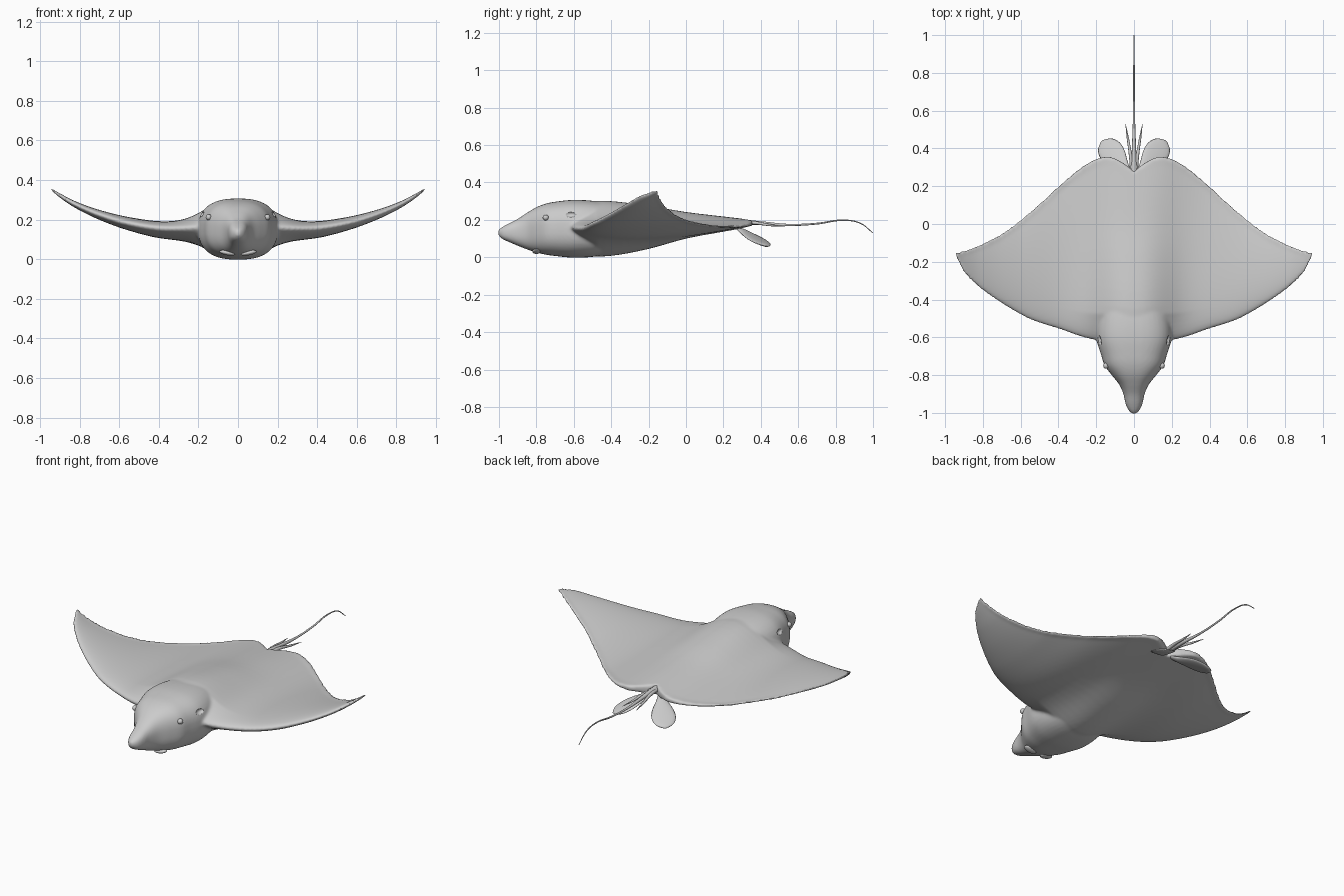
import bpy, bmesh, math
from mathutils import Vector

if "Cube" in bpy.data.objects:
    bpy.data.objects.remove(bpy.data.objects["Cube"])


def spline(table, t, k=1):
    """Smooth interpolation of column k of a table sorted by column 0."""
    n = len(table)
    t = min(max(t, table[0][0]), table[-1][0])
    i = max(j for j in range(n - 1) if table[j][0] <= t)

    def slope(j):
        a, b = table[max(j - 1, 0)], table[min(j + 1, n - 1)]
        return (b[k] - a[k]) / (b[0] - a[0])
    p, q = table[i], table[i + 1]
    h = q[0] - p[0]
    s = (t - p[0]) / h
    return ((2*s**3 - 3*s*s + 1) * p[k] + (s**3 - 2*s*s + s) * h * slope(i)
            + (3*s*s - 2*s**3) * q[k] + (s**3 - s*s) * h * slope(i + 1))


def loft(bm, rings):
    """Skin a list of equally sized point rings and cap both ends."""
    vs = [[bm.verts.new(p) for p in r] for r in rings]
    n = len(vs[0])
    for a, b in zip(vs, vs[1:]):
        for i in range(n):
            bm.faces.new((a[i], a[(i + 1) % n], b[(i + 1) % n], b[i]))
    bm.faces.new(vs[0])
    bm.faces.new(vs[-1])


def finish(name, bm):
    bmesh.ops.recalc_face_normals(bm, faces=bm.faces[:])
    me = bpy.data.meshes.new(name)
    bm.to_mesh(me)
    bm.free()
    for p in me.polygons:
        p.use_smooth = True
    ob = bpy.data.objects.new(name, me)
    bpy.context.collection.objects.link(ob)
    return ob


def oval(angle, e):
    c, s = math.cos(angle), math.sin(angle)
    return math.copysign(abs(c)**(2 / e), c), math.copysign(abs(s)**(2 / e), s)


# wing by span: x, leading y, trailing y, mid z, half thickness
WING = [(0, -.62, .28, .15, .05), (.06, -.62, .325, .148, .05),
        (.14, -.62, .357, .145, .048), (.25, -.605, .32, .14, .046),
        (.4, -.555, .2, .147, .042), (.55, -.505, .065, .178, .034),
        (.7, -.42, -.05, .224, .025), (.82, -.335, -.11, .275, .017),
        (.9, -.255, -.14, .322, .011), (.945, -.165, -.15, .355, .006)]
# centre line: y, bottom z, top z
SPINE = [(-.62, .0, .305), (-.4, .008, .3), (-.2, .045, .275),
         (0, .1, .242), (.2, .137, .218), (.36, .165, .2)]
# head and front body: y, half width, bottom z, top z
HEAD = [(-1.005, .01, .12, .145), (-.985, .03, .1, .16), (-.95, .045, .083, .18),
        (-.9, .056, .062, .205), (-.85, .078, .042, .238), (-.8, .118, .026, .268),
        (-.75, .155, .014, .287), (-.7, .172, .007, .297), (-.6, .2, -.002, .307),
        (-.48, .19, .005, .3), (-.3, .14, .045, .27), (-.05, .05, .12, .21)]

# disc and head, fused into one skin
bm = bmesh.new()
rings = []
M = 28
for c in range(101):
    x = -.945 + 1.89 * c / 100
    lead, trail, mid, th = (spline(WING, abs(x), k) for k in (1, 2, 3, 4))
    ring = []
    for j in range(2 * M):
        side = 1 if j <= M else -1
        v = (1 - math.cos(math.pi * j / M)) / 2
        y = lead + (trail - lead) * v
        t = max(th * 2.6 * math.sqrt(v) * (1 - v), .0055) * (side if 0 < j % M else 0)
        inner = max(0, 1 - abs(x) / .6)
        z = mid + t + inner * (.05 * v**3 + .03 * (1 - v)**4)
        w = math.exp(-(abs(x) / .2)**2.4) * min(1, v / .15)
        if j % M:
            z += w * (spline(SPINE, y, 2 if side > 0 else 1) - z)
        else:
            z += w * ((spline(SPINE, y, 1) + spline(SPINE, y, 2)) / 2 - z)
        ring.append((x, y, z))
    rings.append(ring)
loft(bm, rings)
rings = []
for r in range(61):
    y = HEAD[0][0] + (HEAD[-1][0] - HEAD[0][0]) * (r / 60)**1.2
    w, lo, hi = (spline(HEAD, y, k) for k in (1, 2, 3))
    ring = []
    for i in range(40):
        a, b = oval(2 * math.pi * i / 40, 2.5)
        ring.append((w * a, y, (lo + hi) / 2 + (hi - lo) / 2 * b))
    rings.append(ring)
loft(bm, rings)
body = finish("body", bm)
m = body.modifiers.new("fuse", 'REMESH')
m.mode, m.voxel_size, m.use_smooth_shade = 'VOXEL', .008, True
m = body.modifiers.new("blend", 'SMOOTH')
m.factor, m.iterations = .5, 7


def ball(name, loc, scale, rot=(0, 0, 0)):
    bpy.ops.mesh.primitive_uv_sphere_add(segments=20, ring_count=12, radius=1,
                                         location=loc, rotation=rot)
    ob = bpy.context.object
    ob.name, ob.scale = name, scale
    bpy.ops.object.shade_smooth()
    return ob


def strand(name, pts):
    """Tapered tube through (x, y, z, radius) points."""
    cu = bpy.data.curves.new(name, 'CURVE')
    cu.dimensions, cu.bevel_depth, cu.bevel_resolution = '3D', 1, 3
    cu.use_fill_caps = True
    sp = cu.splines.new('BEZIER')
    sp.bezier_points.add(len(pts) - 1)
    for bp, p in zip(sp.bezier_points, pts):
        bp.co, bp.radius = p[:3], p[3]
        bp.handle_left_type = bp.handle_right_type = 'AUTO'
    ob = bpy.data.objects.new(name, cu)
    bpy.context.collection.objects.link(ob)


for s, tag in ((1, "left"), (-1, "right")):
    # eyes and breathing holes behind them
    ball("eye_" + tag, (s * .148, -.75, .212), (.015, .016, .015))
    cutter = ball("spiracle_cutter_" + tag, (s * .19, -.62, .23), (.022, .032, .016))
    cutter.hide_render = True
    cutter.hide_viewport = True
    m = body.modifiers.new("spiracle_" + tag, 'BOOLEAN')
    m.operation, m.object, m.solver = 'DIFFERENCE', cutter, 'EXACT'
    # mouth lobes under the snout
    ball("mouth_lobe_" + tag, (s * .055, -.8, .032), (.04, .022, .012), (0, s * -.2, 0))

    # paddle-shaped pelvic fins
    bm = bmesh.new()
    paddle = [(0, .014), (.2, .03), (.45, .056), (.65, .066), (.82, .058), (.93, .038), (1, .006)]
    root, tip = Vector((s * .025, .27, .16)), Vector((s * .17, .44, .058))
    axis = (tip - root).normalized()
    across = Vector((s * .76, -.65, 0)).normalized()
    up = axis.cross(across).normalized()
    rings = []
    for i in range(25):
        t = i / 24
        w = spline(paddle, t)
        th = .013 * (1 - t * .4) * min(1, w / .03)
        rings.append([root.lerp(tip, t) + across * w * math.cos(q * math.pi / 8)
                      + up * th * math.sin(q * math.pi / 8) for q in range(16)])
    loft(bm, rings)
    finish("pelvic_fin_" + tag, bm)

    # slender spines beside the tail
    strand("tail_spine_" + tag, [(s * .008, .27, .185, .012), (s * .018, .36, .185, .009),
                                 (s * .032, .45, .172, .006), (s * .045, .53, .165, .001)])

# whip tail
strand("tail", [(0, .2, .185, .022), (0, .3, .187, .017), (0, .4, .182, .011),
                (0, .55, .173, .006), (0, .7, .18, .005), (0, .84, .198, .004),
                (0, .93, .183, .003), (0, 1, .13, .002)])
